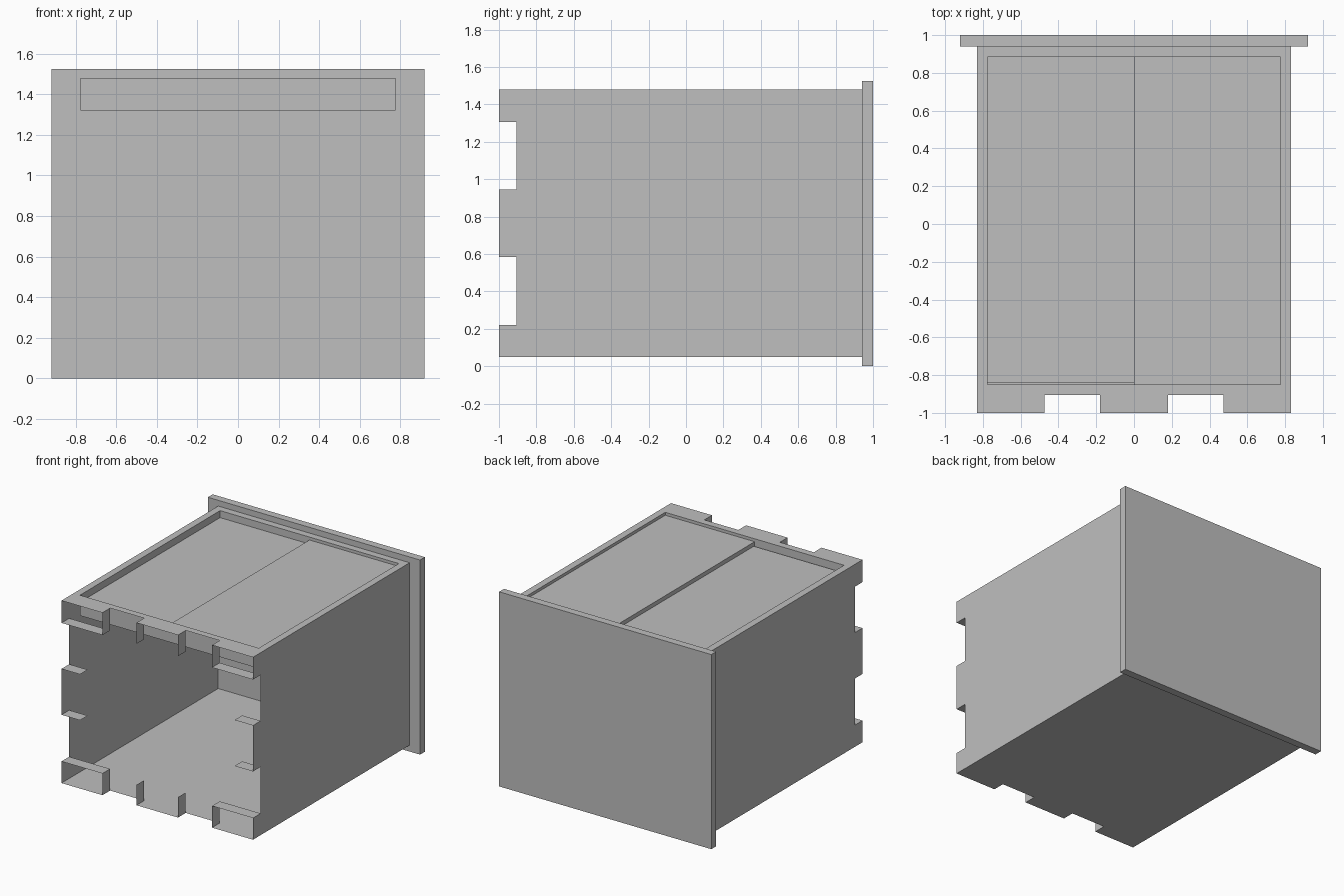
import bpy, bmesh

cube = bpy.data.objects.get("Cube")
if cube:
    bpy.data.objects.remove(cube)

GREY = (0.52, 0.52, 0.52, 1)
mat = bpy.data.materials.new("plain grey")
mat.use_nodes = True
mat.diffuse_color = GREY
mat.node_tree.nodes["Principled BSDF"].inputs["Base Color"].default_value = GREY

# Main dimensions
W, BOTTOM, TOP = 0.83, 0.05, 1.48
FRONT, NOTCH, BACK = -1.0, -0.905, 0.94
RW, RF, RB = 0.775, -0.85, 0.885        # recess in the top
TRAY_Z = 1.32
FLAP = 0.16
X_CUTS = (0.18, 0.475)                  # mirrored notch edges across
Z_CUTS = (0.22, 0.585, 0.945, 1.305)    # notch edges up the sides


def make_object(name, polygons):
    """Object from a list of polygons, with shared corners merged."""
    bm = bmesh.new()
    for poly in polygons:
        bm.faces.new([bm.verts.new(p) for p in poly])
    bmesh.ops.remove_doubles(bm, verts=bm.verts, dist=0.0001)
    bmesh.ops.recalc_face_normals(bm, faces=bm.faces)
    mesh = bpy.data.meshes.new(name)
    bm.to_mesh(mesh)
    bm.free()
    mesh.materials.append(mat)
    obj = bpy.data.objects.new(name, mesh)
    bpy.context.collection.objects.link(obj)
    return obj


def box(name, x0, x1, y0, y1, z0, z1):
    bm = bmesh.new()
    bmesh.ops.create_cube(bm, size=1)
    for v in bm.verts:
        v.co = (x1 if v.co.x > 0 else x0,
                y1 if v.co.y > 0 else y0,
                z1 if v.co.z > 0 else z0)
    mesh = bpy.data.meshes.new(name)
    bm.to_mesh(mesh)
    bm.free()
    mesh.materials.append(mat)
    obj = bpy.data.objects.new(name, mesh)
    bpy.context.collection.objects.link(obj)
    return obj


def toothed(start, cuts, end, back):
    """Outline (along, y) of a sheet with a notched front edge."""
    pts = [(start, back), (start, FRONT)]
    for i, c in enumerate(cuts):
        edge = [(c, FRONT), (c, NOTCH)]
        pts += edge if i % 2 == 0 else edge[::-1]
    return pts + [(end, FRONT), (end, back)]


def rect(x0, x1, y0, y1, z):
    return [(x0, y0, z), (x1, y0, z), (x1, y1, z), (x0, y1, z)]


x_cuts = [-X_CUTS[1], -X_CUTS[0], X_CUTS[0], X_CUTS[1]]

# Thin sheet walls, open at the front
for side, name in ((1, "left_wall"), (-1, "right_wall")):
    make_object(name, [[(side * W, y, z) for z, y in
                        toothed(BOTTOM, Z_CUTS, TOP, BACK)]])
make_object("floor", [[(x, y, BOTTOM) for x, y in toothed(-W, x_cuts, W, BACK)]])

# Top rim around the recess
make_object("top_rim", [
    [(x, y, TOP) for x, y in toothed(-W, x_cuts, W, RF)],
    rect(-W, -RW, RF, RB, TOP),
    rect(RW, W, RF, RB, TOP),
    rect(-W, W, RB, BACK, TOP)])

# Flaps turned inward along the notch edges
flaps = []
for side in (-1, 1):
    for i, z in enumerate(Z_CUTS):
        inner = X_CUTS[1] if i in (0, 3) else W - FLAP
        flaps.append(rect(side * inner, side * W, FRONT, NOTCH, z))
    for x, reach in zip(X_CUTS, (FLAP, Z_CUTS[0] - BOTTOM)):
        for z0, z1 in ((BOTTOM, BOTTOM + reach), (TOP - reach - 0.005, TOP)):
            if x == X_CUTS[1] and z1 == TOP:
                z0 = Z_CUTS[3]
            flaps.append([(side * x, FRONT, z0), (side * x, NOTCH, z0),
                          (side * x, NOTCH, z1), (side * x, FRONT, z1)])
make_object("notch_flaps", flaps)

# Tray that holds the two sliding lids
ring = [(-RW, RF), (RW, RF), (RW, RB), (-RW, RB)]
tray = [rect(-RW, RW, RF, RB, TRAY_Z)]
for a, b in zip(ring, ring[1:] + ring[:1]):
    tray.append([(*a, TRAY_Z), (*b, TRAY_Z), (*b, TOP), (*a, TOP)])
make_object("lid_tray", tray)

# Sliding lids, one slightly lower than the other
box("upper_lid", 0, RW, RF, RB, 1.425, 1.457)
box("lower_lid", -RW, 0.04, RF + 0.01, RB, 1.39, 1.425)

# Wide plate closing the back
box("back_plate", -0.92, 0.92, BACK, 1.0, 0, 1.525)
